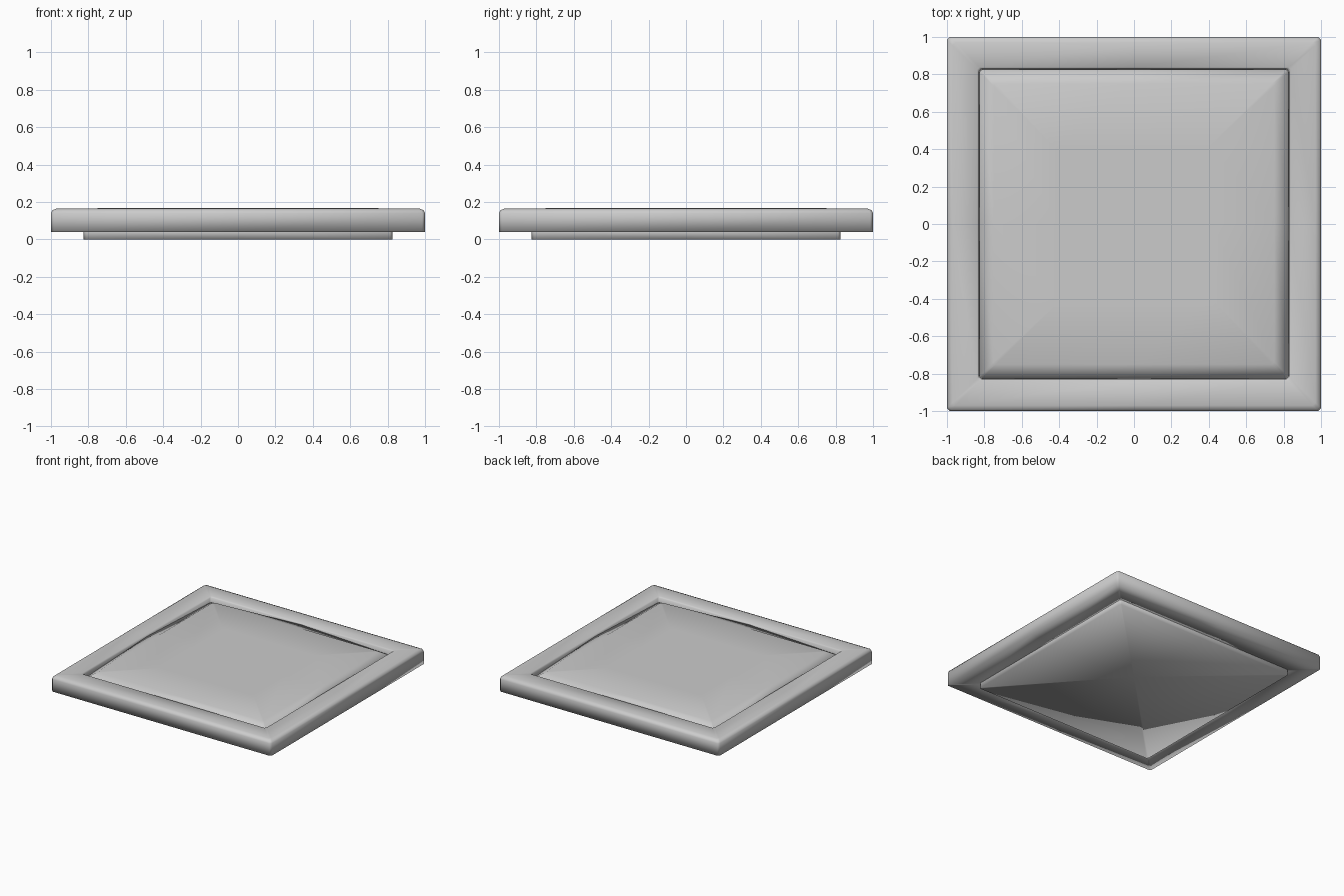
import bpy, bmesh, math

if "Cube" in bpy.data.objects:
    bpy.data.objects.remove(bpy.data.objects["Cube"])


def ring(bm, half, z, cut, dip=0.0):
    """Square loop with clipped corners; dip lowers the corners."""
    a, b = half, half - cut
    flat = [(a, -b), (a, 0), (a, b), (b, a), (0, a), (-b, a),
            (-a, b), (-a, 0), (-a, -b), (-b, -a), (0, -a), (b, -a)]
    return [bm.verts.new((x, y, z - (dip if x and y else 0))) for x, y in flat]


def lofted(name, profile, closed, angle, tip=None):
    """Sweep a (half width, height, corner cut, dip) profile round the square."""
    bm = bmesh.new()
    rings = [ring(bm, *p) for p in profile]
    pairs = list(zip(rings, rings[1:]))
    if closed:
        pairs.append((rings[-1], rings[0]))
    n = len(rings[0])
    for lo, hi in pairs:
        for i in range(n):
            j = (i + 1) % n
            bm.faces.new((lo[i], lo[j], hi[j], hi[i]))
    if tip is not None:
        c = bm.verts.new((0, 0, tip))
        for i in range(n):
            bm.faces.new((rings[-1][i], rings[-1][(i + 1) % n], c))
    bmesh.ops.recalc_face_normals(bm, faces=bm.faces)
    me = bpy.data.meshes.new(name)
    bm.to_mesh(me)
    bm.free()
    ob = bpy.data.objects.new(name, me)
    bpy.context.collection.objects.link(ob)
    bpy.ops.object.select_all(action='DESELECT')
    ob.select_set(True)
    bpy.context.view_layer.objects.active = ob
    bpy.ops.object.shade_smooth_by_angle(angle=math.radians(angle))
    return ob


# Raised border with softened top edges
lofted("border_frame", [
    (1.0, 0.04, 0.015), (1.0, 0.14, 0.015), (0.992, 0.156, 0.015),
    (0.97, 0.165, 0.015), (0.838, 0.165, 0.012), (0.828, 0.155, 0.012),
    (0.826, 0.04, 0.012)], True, 100)

# Centre panel with a slightly pillowed top, its corners dipping into the frame
lofted("centre_panel", [
    (0.825, 0.04, 0.012), (0.825, 0.155, 0.012, 0.035),
    (0.75, 0.167, 0.012), (0.42, 0.168, 0.015)], False, 100, 0.168)

# Foot: short wall below the frame, closed by a shallow hollow underside
lofted("foot", [(0.825, 0.04, 0.012), (0.825, 0.0, 0.012)], False, 100, 0.04)
